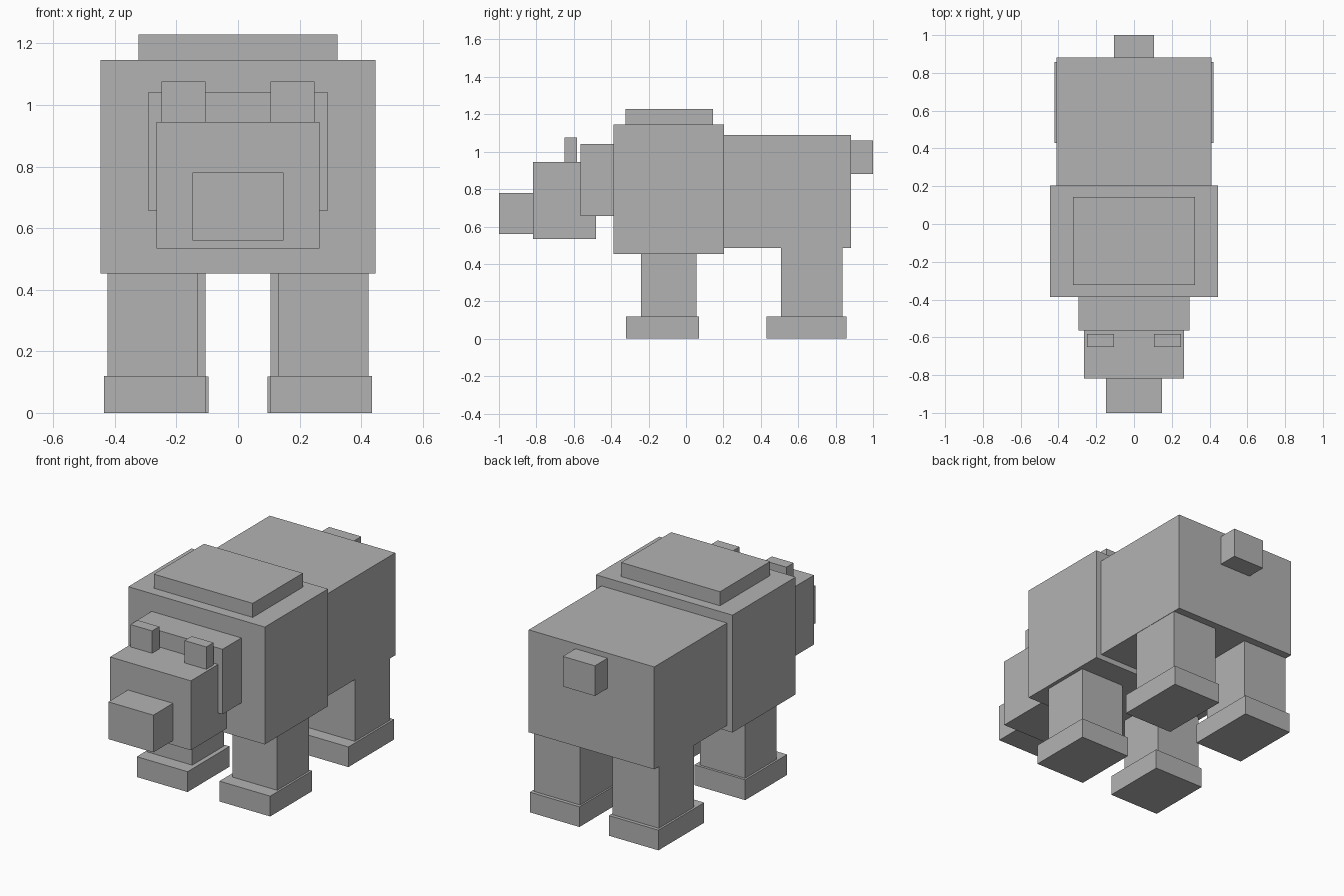
import bpy

if "Cube" in bpy.data.objects:
    bpy.data.objects.remove(bpy.data.objects["Cube"])

grey = bpy.data.materials.new("plain grey")
grey.diffuse_color = (0.45, 0.45, 0.45, 1.0)
grey.use_nodes = True
grey.node_tree.nodes["Principled BSDF"].inputs["Base Color"].default_value = grey.diffuse_color


def block(name, x, y, z):
    """Box spanning the given (low, high) ranges."""
    spans = (x, y, z)
    bpy.ops.mesh.primitive_cube_add(size=1, location=[(a + b) / 2 for a, b in spans])
    ob = bpy.context.object
    ob.name = name
    ob.scale = [b - a for a, b in spans]
    bpy.ops.object.transform_apply(location=False, rotation=False, scale=True)
    ob.data.materials.append(grey)


def pair(name, x, y, z):
    """The same box on both sides of the body."""
    block("left_" + name, x, y, z)
    block("right_" + name, (-x[1], -x[0]), y, z)


# Body, hump and tail
block("shoulders", (-0.446, 0.446), (-0.387, 0.203), (0.453, 1.146))
block("hindquarters", (-0.41, 0.41), (0.19, 0.882), (0.485, 1.09))
block("hump", (-0.323, 0.323), (-0.324, 0.144), (1.135, 1.229))
block("tail", (-0.105, 0.105), (0.87, 1.0), (0.882, 1.06))

# Neck, head, snout and ears
block("neck", (-0.293, 0.293), (-0.563, -0.375), (0.657, 1.041))
block("head", (-0.264, 0.264), (-0.817, -0.48), (0.534, 0.944))
block("snout", (-0.147, 0.147), (-1.0, -0.805), (0.56, 0.78))
pair("ear", (0.106, 0.248), (-0.65, -0.583), (0.93, 1.076))

# Legs and feet
pair("front_leg", (0.131, 0.424), (-0.24, 0.055), (0.11, 0.465))
pair("front_foot", (0.104, 0.436), (-0.322, 0.07), (0.0, 0.12))
pair("hind_leg", (0.106, 0.408), (0.508, 0.836), (0.11, 0.495))
pair("hind_foot", (0.096, 0.42), (0.43, 0.857), (0.0, 0.119))
